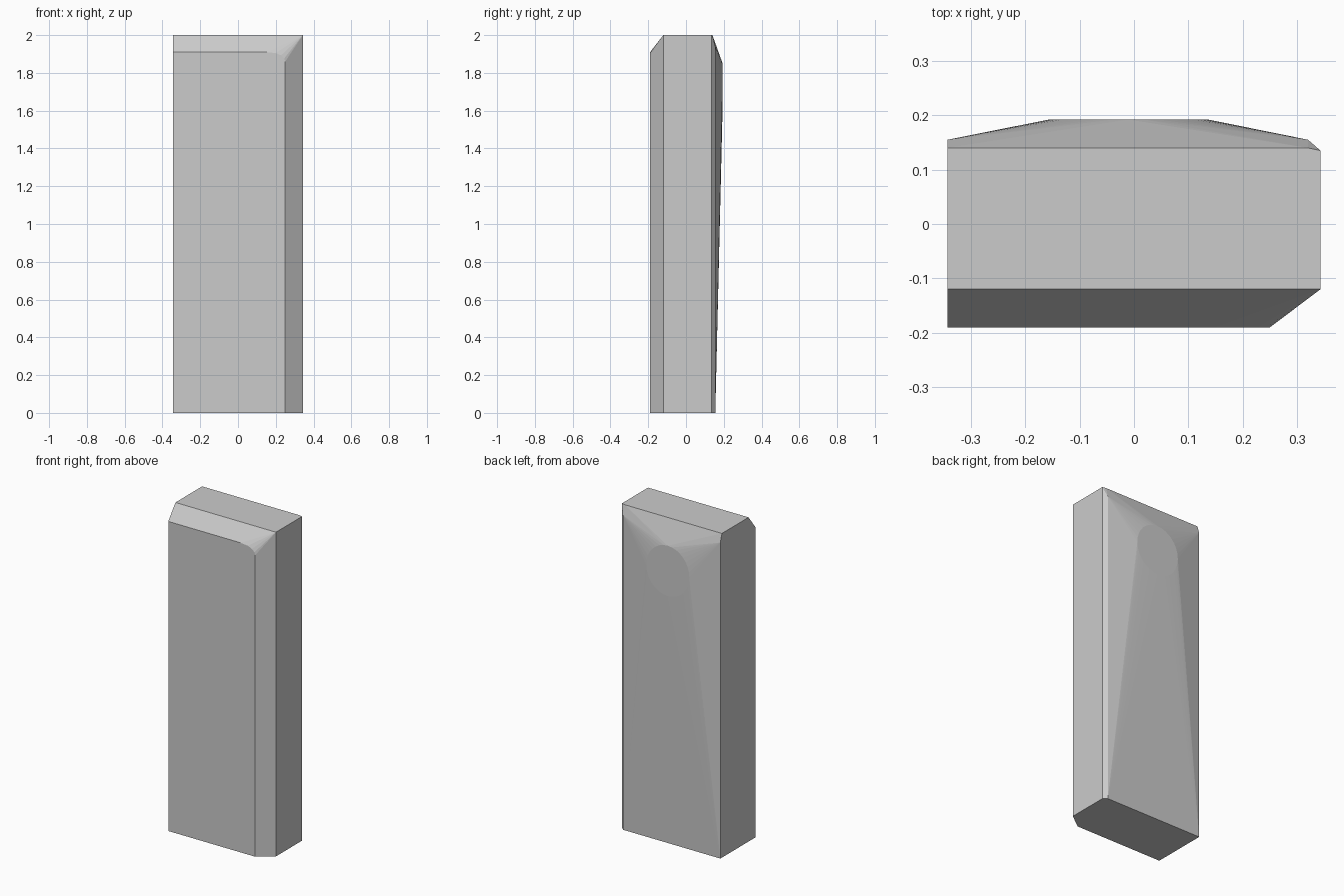
import bpy, bmesh, math

if "Cube" in bpy.data.objects:
    bpy.data.objects.remove(bpy.data.objects["Cube"])

W, H = 0.343, 2.0
pts = []

# Flat front panel with a rounded upper right corner
front = [(-W, 0), (0.25, 0), (0.25, 1.86), (0.245, 1.877), (0.228, 1.893),
         (0.20, 1.905), (0.15, 1.91), (-W, 1.91)]
pts += [(x, -0.19, z) for x, z in front]

# Main slab outline at the top and at the floor
for z in (0, H):
    pts += [(-W, -0.12, z), (W, -0.12, z), (W, 0.135, z)]
pts += [(-W, 0.14, H), (0.32, 0.14, H)]

# Rear edges, slightly proud of the slab, with a small bevel on the right
pts += [(-W, 0.155, 0), (-W, 0.155, 1.95), (0.32, 0.155, 0), (0.32, 0.155, 1.94)]

# Raised round flat spot on the back, blended to the edges by the hull
N = 32
for i in range(N):
    a = 2 * math.pi * i / N
    pts.append((-0.01 + 0.147 * math.cos(a), 0.192, 1.70 + 0.155 * math.sin(a)))

# Skin everything as one convex slab
bm = bmesh.new()
for p in pts:
    bm.verts.new(p)
res = bmesh.ops.convex_hull(bm, input=bm.verts[:])
loose = [v for v in bm.verts if not v.link_faces]
bmesh.ops.delete(bm, geom=loose, context='VERTS')
bmesh.ops.dissolve_limit(bm, angle_limit=math.radians(0.1),
                         verts=bm.verts[:], edges=bm.edges[:])
bmesh.ops.recalc_face_normals(bm, faces=bm.faces[:])
mesh = bpy.data.meshes.new("stone_slab")
bm.to_mesh(mesh)
bm.free()
slab = bpy.data.objects.new("stone_slab", mesh)
bpy.context.collection.objects.link(slab)
